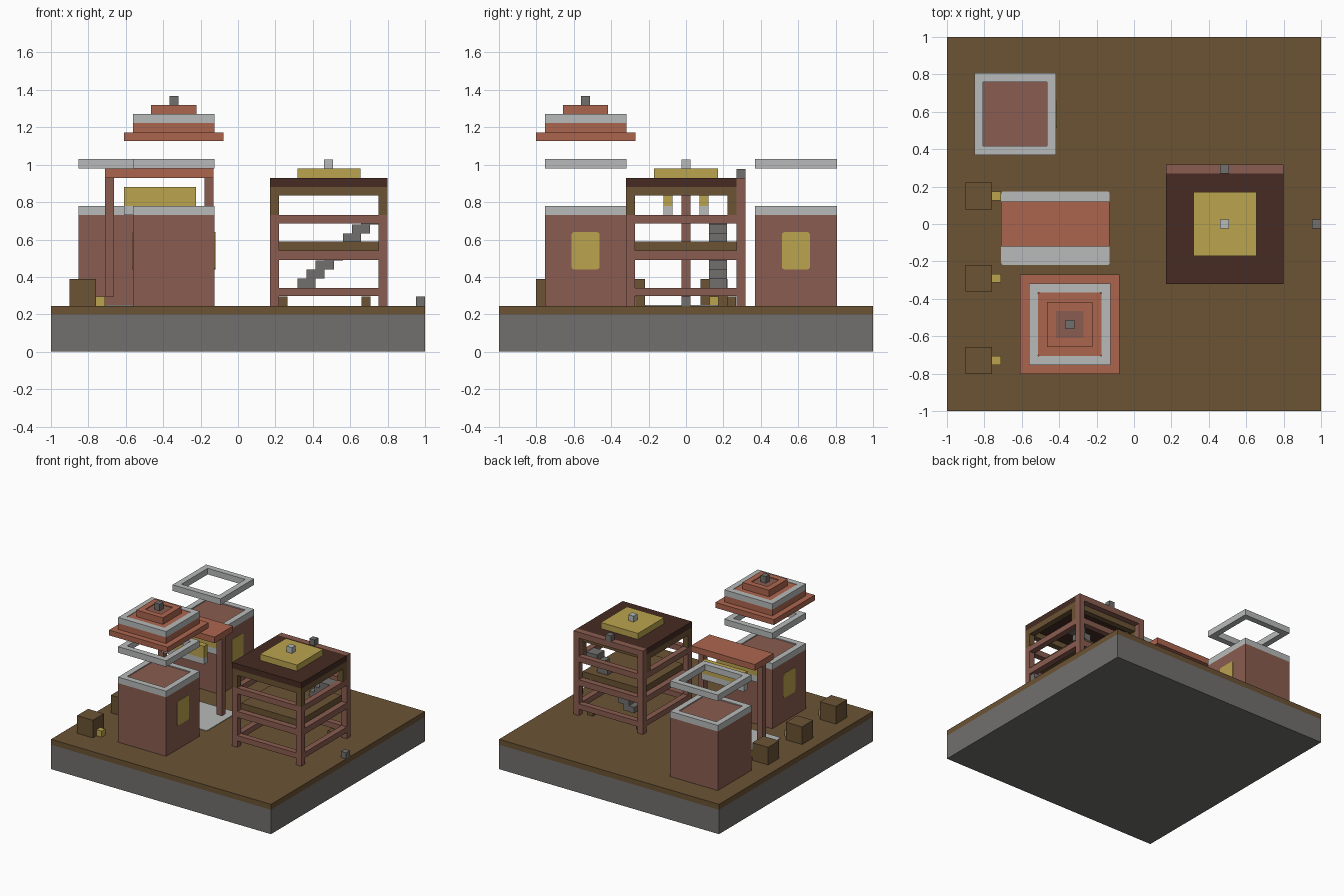
import bpy, bmesh

old = bpy.data.objects.get("Cube")
if old:
    bpy.data.objects.remove(old, do_unlink=True)


def material(name, hex_colour):
    srgb = [int(hex_colour[i:i + 2], 16) / 255 for i in (0, 2, 4)]
    lin = [c / 12.92 if c <= 0.04045 else ((c + 0.055) / 1.055) ** 2.4 for c in srgb]
    m = bpy.data.materials.new(name)
    m.use_nodes = True
    m.diffuse_color = (*lin, 1)
    m.node_tree.nodes["Principled BSDF"].inputs["Base Color"].default_value = (*lin, 1)
    return m


STONE = material("stone grey", "71706E")
EARTH = material("earth brown", "6B5334")
BRICK = material("dull brick", "8A5C50")
PALE = material("pale grey", "B8BBBA")
TERRA = material("terracotta", "AC654F")
GOLD = material("gold", "BBA34E")
DARK = material("dark timber", "462B22")


def box(name, mat, x, y, z, round_axis=None):
    """Box from (low, high) ranges; round_axis rounds the edges along that axis."""
    bm = bmesh.new()
    bmesh.ops.create_cube(bm, size=1)
    for v in bm.verts:
        v.co = [r[0] if c < 0 else r[1] for c, r in zip(v.co, (x, y, z))]
    if round_axis is not None:
        edges = [e for e in bm.edges
                 if abs((e.verts[0].co - e.verts[1].co).normalized()[round_axis]) > 0.9]
        bmesh.ops.bevel(bm, geom=edges, offset=0.015, segments=3, profile=0.5, affect='EDGES')
    me = bpy.data.meshes.new(name)
    bm.to_mesh(me)
    bm.free()
    me.materials.append(mat)
    ob = bpy.data.objects.new(name, me)
    bpy.context.collection.objects.link(ob)
    return ob


def square(name, mat, centre, half, z, round_axis=None):
    cx, cy = centre
    return box(name, mat, (cx - half, cx + half), (cy - half, cy + half), z, round_axis)


def ring(name, mat, x, y, z, w=0.048):
    """Open rectangular frame made of four bars."""
    for side, r in (("left", (x[1] - w, x[1])), ("right", (x[0], x[0] + w))):
        box(f"{name}_{side}", mat, r, y, z)
    for side, r in (("front", (y[0], y[0] + w)), ("back", (y[1] - w, y[1]))):
        box(f"{name}_{side}", mat, (x[0] + w, x[1] - w), r, z)


def square_ring(name, mat, centre, half, z):
    cx, cy = centre
    ring(name, mat, (cx - half, cx + half), (cy - half, cy + half), z)


GROUND = 0.245
U = 0.0485  # height of one course

# Ground slab
box("stone_base", STONE, (-1, 1), (-1, 1), (0, 0.2))
box("earth_layer", EARTH, (-1, 1), (-1, 1), (0.2, GROUND))


# Brick towers with a pale rim, a floating rim and window panels
def tower(name, centre, window_sides):
    cx, cy = centre
    h = 0.218
    square(name + "_wall", BRICK, centre, h, (GROUND, 0.73))
    square_ring(name + "_rim", PALE, centre, h, (0.73, 0.78))
    square(name + "_floor", BRICK, centre, h - 0.048, (0.73, 0.772))
    square_ring(name + "_floating_rim", PALE, centre, h, (0.98, 1.03))
    for s in window_sides:
        face = cx + s * h
        box(name + "_window", GOLD, sorted((face, face + s * 0.004)),
            (cy - 0.075, cy + 0.075), (0.44, 0.64), round_axis=0)


FRONT = (-0.343, -0.537)
tower("front_tower", FRONT, (1, -1))
tower("back_tower", (-0.636, 0.588), (1,))

# Stepped roof floating above the front tower
square("roof_eave", TERRA, FRONT, 0.266, (1.128, 1.172))
square("roof_step", TERRA, FRONT, 0.218, (1.172, 1.222))
square_ring("roof_rim", PALE, FRONT, 0.218, (1.222, 1.27))
square("roof_deck", TERRA, FRONT, 0.171, (1.222, 1.266), round_axis=2)
square_ring("roof_cap", TERRA, FRONT, 0.121, (1.266, 1.32))
square("roof_cap_floor", BRICK, FRONT, 0.073, (1.266, 1.314))
square("roof_finial", STONE, FRONT, 0.024, (1.314, 1.368))

# Gate between the towers
box("gate_path", PALE, (-0.71, -0.13), (-0.22, 0.175), (GROUND, GROUND + 0.005), round_axis=2)
box("gate_roof", TERRA, (-0.71, -0.13), (-0.12, 0.12), (0.93, 0.98))
for side, x in (("right", (-0.71, -0.662)), ("left", (-0.178, -0.13))):
    box(f"gate_post_{side}", BRICK, x, (-0.024, 0.024), (0.295, 0.93))
for side, y in (("front", (-0.121, -0.073)), ("back", (0.073, 0.121))):
    box(f"gate_gold_bar_{side}", GOLD, (-0.61, -0.225), y, (0.78, 0.88))
    box(f"gate_pale_bar_{side}", PALE, (-0.61, -0.225), y, (0.73, 0.78))

# Open timber house: posts and rings of beams
X0, X1, Y0, Y1 = 0.17, 0.80, -0.32, 0.318
for x in (X0, X1 - U):
    for y, top in ((Y0, 0.685), (Y1 - U, 0.93)):
        box("house_post", BRICK, (x, x + U), (y, y + U), (GROUND, top))
    for y in (Y0, Y1 - 2 * U):
        box("house_upper_post", EARTH, (x, x + U), (y, y + U), (0.73, 0.84))
for z in ((0.297, 0.342), (0.49, 0.54), (0.685, 0.732)):
    ring("house_beam", BRICK, (X0, X1), (Y0, Y1), z)
box("house_floor", EARTH, (X0 + U, X1 - U), (Y0 + U, Y1 - U), (0.54, 0.59))
ring("house_top_beam", EARTH, (X0, X1), (Y0, Y1 - U), (0.836, 0.882))
box("house_back_beam", BRICK, (X0 + U, X1 - U), (Y1 - U, Y1), (0.882, 0.93))
for x in (0.215, 0.66):
    box("house_foot", EARTH, (x, x + U), (0.22, 0.268), (GROUND, 0.295))

# House roof
box("house_roof", DARK, (X0, X1), (Y0, Y1 - U), (0.882, 0.93))
box("house_roof_panel", GOLD, (0.318, 0.655), (-0.17, 0.17), (0.93, 0.98))
square("house_finial", PALE, (0.483, 0), 0.024, (0.98, 1.028))
square("house_back_knob", STONE, (0.483, 0.294), 0.024, (0.93, 0.978))

# Staircase
for i in range(8):
    x, z = 0.318 + i * U, 0.342 + i * U
    box("stair_step", STONE, (x, x + 2 * U), (0.122, 0.218), (z, z + U))

# Crates, each with a small lamp, and a loose stone
for y in (0.15, -0.29, -0.73):
    square("crate", EARTH, (-0.83, y), 0.072, (GROUND, 0.39))
    square("lamp", GOLD, (-0.735, y), 0.024, (GROUND, 0.295))
square("loose_stone", STONE, (0.976, 0), 0.024, (GROUND, 0.295))
